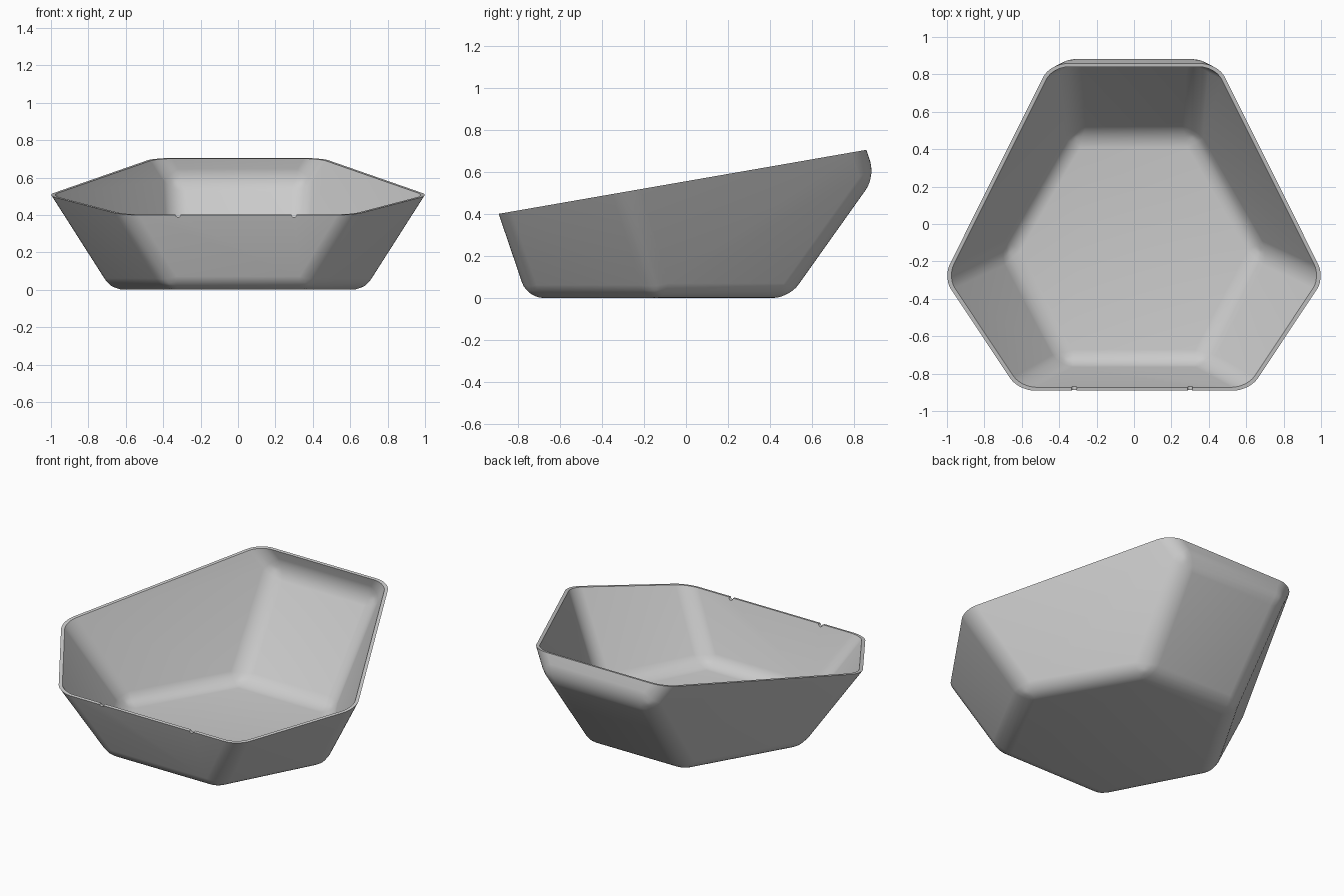
import bpy, bmesh, math
from mathutils import Vector

if "Cube" in bpy.data.objects:
    bpy.data.objects.remove(bpy.data.objects["Cube"])

WALL = 0.018
RIM_SLOPE = 0.174

# Outer faces of the bowl as planes: normal . p = distance
PLANES = [((0, 0, -1), 0.0),             # base
          ((0, -1, -0.34), 0.755),       # front wall
          ((0, 1, -0.71), 0.49),         # back wall
          ((0, 1, 0.33), 1.09)]          # upright lip of the back wall
for s in (-1, 1):
    PLANES += [((s, 0.58, -0.466), 0.619),    # long rear side walls
               ((s, -0.528, -0.793), 0.771)]  # short front side walls


def cut(bm, co, no, fill=True):
    geom = bm.verts[:] + bm.edges[:] + bm.faces[:]
    res = bmesh.ops.bisect_plane(bm, geom=geom, dist=1e-6, plane_co=co,
                                 plane_no=no, clear_outer=True)
    if fill:
        edges = [e for e in res['geom_cut'] if isinstance(e, bmesh.types.BMEdge)]
        bmesh.ops.contextual_create(bm, geom=edges)


def make_solid(name, inset, bevel, rim):
    """Faceted tub with rounded edges, optionally trimmed by the sloping rim."""
    bm = bmesh.new()
    bmesh.ops.create_cube(bm, size=6)
    cut(bm, Vector((0, 0, 1.0)), Vector((0, 0, 1)))
    for n, d in PLANES:
        n = Vector(n)
        no = n.normalized()
        cut(bm, no * (d / n.length - inset), no)
    bmesh.ops.remove_doubles(bm, verts=bm.verts, dist=1e-5)
    edges = [e for e in bm.edges
             if not all(v.co.z > 0.999 for v in e.verts)]
    bmesh.ops.bevel(bm, geom=edges, offset=bevel, offset_type='OFFSET',
                    segments=7, profile=0.5, affect='EDGES', clamp_overlap=True)
    if rim:
        cut(bm, Vector((0, -0.89, 0.40)), Vector((0, -RIM_SLOPE, 1)).normalized())
    bmesh.ops.recalc_face_normals(bm, faces=bm.faces)
    me = bpy.data.meshes.new(name)
    bm.to_mesh(me)
    bm.free()
    ob = bpy.data.objects.new(name, me)
    bpy.context.collection.objects.link(ob)
    return ob


def subtract(ob, cutter):
    mod = ob.modifiers.new("cut", 'BOOLEAN')
    mod.operation = 'DIFFERENCE'
    mod.solver = 'EXACT'
    mod.object = cutter
    bpy.context.view_layer.objects.active = ob
    bpy.ops.object.modifier_apply(modifier=mod.name)
    bpy.data.objects.remove(cutter, do_unlink=True)


# Bowl body, hollowed by a slightly smaller copy
bowl = make_solid("bowl", 0.0, 0.075, True)
subtract(bowl, make_solid("bowl_hollow", WALL, 0.07, False))

# Two small round notches in the front rim
for x in (-0.32, 0.30):
    bpy.ops.mesh.primitive_cylinder_add(vertices=20, radius=0.014, depth=0.16,
                                        location=(x, -0.88, 0.402),
                                        rotation=(math.pi / 2, 0, 0))
    notch = bpy.context.object
    notch.name = "notch_cutter"
    notch.hide_render = True
    subtract(bowl, notch)

bpy.ops.object.select_all(action='DESELECT')
bowl.select_set(True)
bpy.context.view_layer.objects.active = bowl
bpy.ops.object.shade_smooth_by_angle(angle=math.radians(30))
